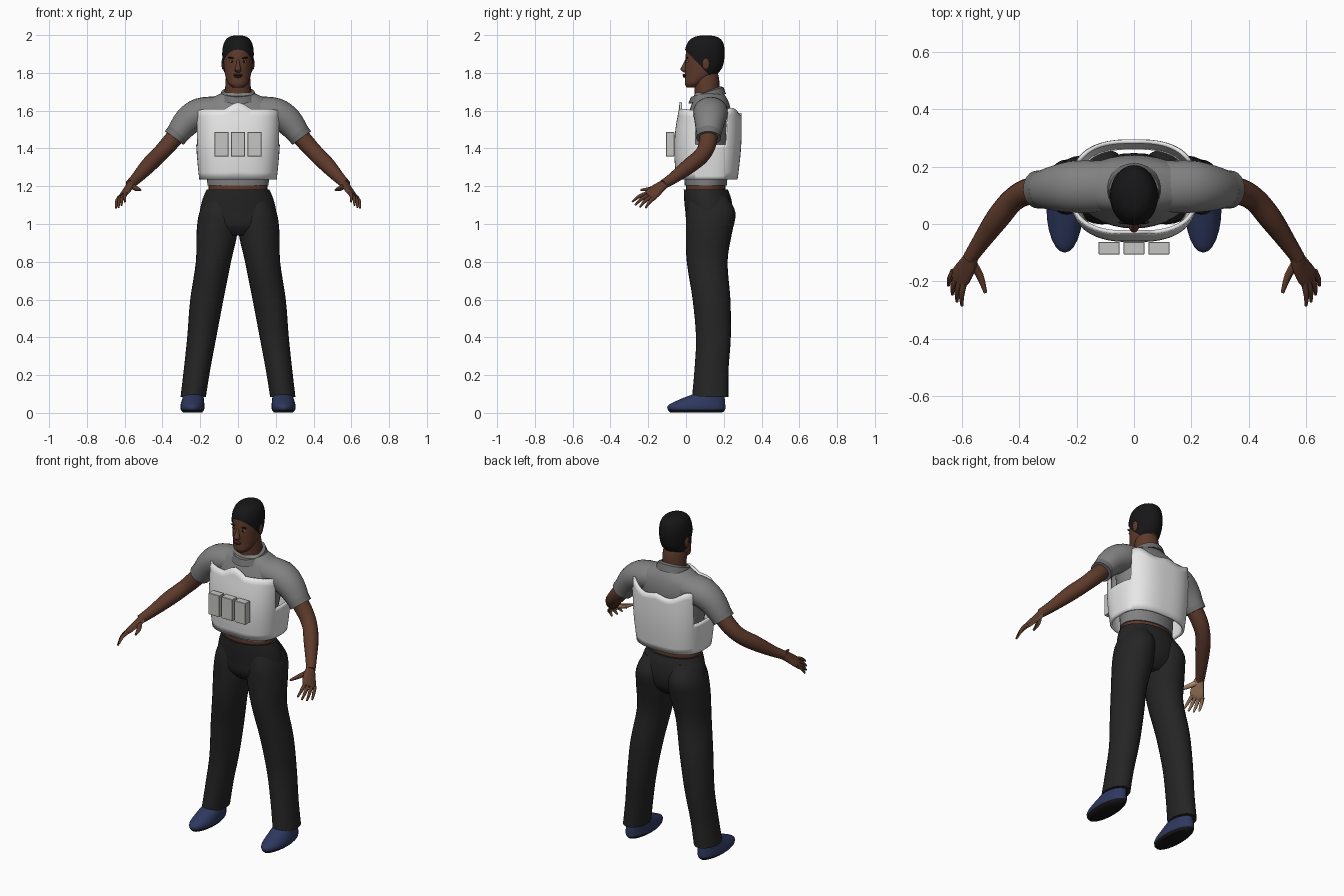
import bpy, bmesh, math
from mathutils import Vector, Matrix

cube = bpy.data.objects.get("Cube")
if cube:
    bpy.data.objects.remove(cube, do_unlink=True)

SIDES = (("left", 1), ("right", -1))


def material(name, r, g, b):
    m = bpy.data.materials.new(name)
    m.use_nodes = True
    m.diffuse_color = (r, g, b, 1)
    m.node_tree.nodes["Principled BSDF"].inputs["Base Color"].default_value = (r, g, b, 1)
    return m


skin = material("brown skin", .11, .042, .024)
palm_skin = material("light palm", .42, .24, .14)
shirt_grey = material("shirt grey", .22, .22, .22)
trim_grey = material("trim grey", .16, .16, .16)
vest_white = material("vest white", .8, .8, .8)
pouch_grey = material("pouch grey", .56, .56, .55)
trouser_black = material("trouser black", .018, .018, .018)
shoe_blue = material("shoe blue", .028, .04, .115)
near_black = material("hair and sole black", .008, .008, .009)
lip_brown = material("lip brown", .075, .022, .016)


def finish(name, bm, mats, rule=None, angle=50):
    """Turn a bmesh into a smooth object, colouring faces by rule."""
    bmesh.ops.recalc_face_normals(bm, faces=bm.faces)
    bm.normal_update()
    for f in bm.faces:
        if rule and rule(f):
            f.material_index = 1
    mesh = bpy.data.meshes.new(name)
    bm.to_mesh(mesh)
    bm.free()
    ob = bpy.data.objects.new(name, mesh)
    bpy.context.collection.objects.link(ob)
    for m in mats:
        mesh.materials.append(m)
    bpy.ops.object.select_all(action='DESELECT')
    ob.select_set(True)
    bpy.context.view_layer.objects.active = ob
    bpy.ops.object.shade_smooth_by_angle(angle=math.radians(angle))
    return ob


def spline(keys, steps):
    """Smooth interpolation through a list of key rings."""
    out = []
    n = len(keys)
    for i in range(n - 1):
        quad = [keys[max(i - 1, 0)], keys[i], keys[i + 1], keys[min(i + 2, n - 1)]]
        for s in range(steps):
            t = s / steps
            out.append([b + t * (c - a) / 2 + t * t * (2 * a - 5 * b + 4 * c - d) / 2
                        + t ** 3 * (3 * b - a - 3 * c + d) / 2 for a, b, c, d in zip(*quad)])
    out.append(list(keys[-1]))
    return out


def loft(keys, seg=24, steps=4, along=False, across=None, s=1):
    """Rings (x, y, z, radius, radius), level or square to their path."""
    rings = spline([(s * k[0],) + tuple(k[1:]) for k in keys], steps)
    pts = [Vector(r[:3]) for r in rings]
    bm = bmesh.new()
    rows = []
    for i, r in enumerate(rings):
        u, v = Vector((1, 0, 0)), Vector((0, 1, 0))
        if along:
            t = (pts[min(i + 1, len(pts) - 1)] - pts[max(i - 1, 0)]).normalized()
            u = Vector((s * across[0], across[1], across[2])) if across else t.cross(Vector((0, 0, 1)))
            u = (u - t * u.dot(t)).normalized()
            v = u.cross(t)
        ring = [2 * math.pi * k / seg for k in range(seg)]
        rows.append([bm.verts.new(pts[i] + u * r[3] * math.cos(a) + v * r[4] * math.sin(a)) for a in ring])
    for a, b in zip(rows, rows[1:]):
        for k in range(seg):
            j = (k + 1) % seg
            bm.faces.new((a[k], a[j], b[j], b[k]))
    bm.faces.new(rows[0])
    bm.faces.new(rows[-1])
    return bm


def ball(name, loc, size, mat, tilt=0):
    bm = bmesh.new()
    m = Matrix.Translation(loc) @ Matrix.Rotation(tilt, 4, 'Y') @ Matrix.Diagonal((*size, 1))
    bmesh.ops.create_uvsphere(bm, u_segments=14, v_segments=8, radius=1, matrix=m)
    return finish(name, bm, [mat])


# Head, neck and hair
head = [(0, .03, 1.722, .025, .026), (0, .043, 1.742, .05, .049), (0, .073, 1.78, .066, .078),
        (0, .09, 1.82, .073, .095), (0, .097, 1.87, .077, .1), (0, .1, 1.92, .076, .098),
        (0, .103, 1.96, .064, .084), (0, .105, 1.983, .042, .055), (0, .105, 1.992, .01, .012)]
finish("head", loft(head, 32), [skin])
finish("neck", loft([(0, .115, 1.6, .085, .08), (0, .112, 1.69, .07, .066), (0, .108, 1.76, .066, .068),
                     (0, .108, 1.8, .06, .06)]), [skin])
bm = loft([(x, y, z + .007, a + .006, b + .006) for x, y, z, a, b in head], 32, 6)
for point, normal in (((0, 0, 1.918), (0, 1, .95)), ((0, 0, 1.785), (0, 0, 1))):
    geom = bm.verts[:] + bm.edges[:] + bm.faces[:]
    bmesh.ops.bisect_plane(bm, geom=geom, plane_co=point, plane_no=normal, clear_inner=True)
finish("hair", bm, [near_black])

# Face
finish("nose", loft([(0, .005, 1.87, .007, .01), (0, -.006, 1.84, .011, .014), (0, -.011, 1.818, .017, .019),
                     (0, 0, 1.803, .012, .012)], 14), [skin])
ball("upper_lip", (0, -.007, 1.789), (.025, .011, .006), lip_brown)
ball("lower_lip", (0, -.006, 1.78), (.021, .011, .006), lip_brown)
for side, s in SIDES:
    ball(side + "_eye", (s * .032, .008, 1.86), (.013, .007, .005), pouch_grey)
    ball(side + "_iris", (s * .032, .003, 1.86), (.006, .004, .005), near_black)
    ball(side + "_eyebrow", (s * .034, .006, 1.879), (.02, .006, .004), near_black, -s * .12)
    ball(side + "_ear", (s * .079, .105, 1.848), (.009, .02, .032), skin)

# Shirt and bare waist
finish("shirt_body", loft([(0, .105, 1.205, .162, .112), (0, .105, 1.35, .172, .12), (0, .112, 1.5, .2, .125),
                           (0, .125, 1.58, .215, .115), (0, .13, 1.64, .19, .098), (0, .125, 1.68, .115, .082),
                           (0, .12, 1.695, .08, .072)], 32), [shirt_grey])
finish("waist", loft([(0, .105, 1.14, .155, .105), (0, .105, 1.24, .155, .105)]), [skin])
bm = bmesh.new()
for k in range(28):
    a = 2 * math.pi * k / 28
    way = Vector((math.sin(a), -math.cos(a), 0))
    mid = Vector((0, .112, 1.685)) + Vector((way.x * .083, way.y * .08, way.y * .026))
    for out, up in ((-.012, .018), (.006, .014), (.02, -.022), (-.012, -.022)):
        bm.verts.new(mid + way * out + Vector((0, 0, up)))
bm.verts.ensure_lookup_table()
for k in range(28):
    for c in range(4):
        d, n = (c + 1) % 4, (k + 1) % 28
        bm.faces.new([bm.verts[i] for i in (k * 4 + c, k * 4 + d, n * 4 + d, n * 4 + c)])
finish("collar", bm, [trim_grey])

# Sleeves, arms and hands
spread = (.04, .06, -.025)
for side, s in SIDES:
    finish(side + "_sleeve", loft([(.1, .13, 1.6, .09, .075), (.2, .13, 1.585, .092, .082),
                                   (.27, .125, 1.54, .08, .075), (.33, .12, 1.462, .062, .058)],
                                  along=True, s=s), [shirt_grey])
    finish(side + "_cuff", loft([(.315, .121, 1.485, .066, .062), (.337, .12, 1.455, .066, .061)],
                                steps=2, along=True, s=s), [trim_grey])
    finish(side + "_arm", loft([(.27, .123, 1.535, .05, .05), (.36, .115, 1.43, .047, .046),
                                (.42, .085, 1.365, .042, .043), (.475, .02, 1.31, .041, .042),
                                (.535, -.065, 1.245, .031, .031), (.572, -.12, 1.21, .025, .025)],
                               18, along=True, s=s), [skin])
    inward = Vector((-s * .7, .17, -.7))

    def palm_rule(f, d=inward):
        return f.normal.dot(d) > .45

    finish(side + "_palm", loft([(.562, -.105, 1.218, .024, .022), (.58, -.145, 1.19, .036, .019),
                                 (.602, -.18, 1.16, .042, .016), (.613, -.2, 1.148, .034, .011)],
                                18, along=True, across=spread, s=s), [skin, palm_skin], palm_rule)
    first, last = Vector((.592, -.205, 1.164)), Vector((.628, -.163, 1.142))
    tip_a, tip_b = Vector((.599, -.285, 1.118)), Vector((.648, -.22, 1.078))
    for k, finger in enumerate(("index", "middle", "ring", "little")):
        base, tip = first.lerp(last, k / 3), tip_a.lerp(tip_b, k / 3)
        tip += (tip - base) * (0, .1, .06, -.1)[k]
        bend = base.lerp(tip, .5) + Vector((.005, -.003, .005))
        finish(f"{side}_{finger}_finger", loft([(*base, .011, .011), (*bend, .0095, .0095), (*tip, .005, .005)],
                                               10, along=True, s=s), [skin, palm_skin], palm_rule)
    finish(side + "_thumb", loft([(.567, -.13, 1.203, .015, .015), (.537, -.18, 1.187, .013, .013),
                                  (.517, -.24, 1.18, .006, .006)], 10, along=True, s=s),
           [skin, palm_skin], palm_rule)

# Trousers and shoes
finish("trouser_seat", loft([(0, .105, 1.182, .166, .117), (0, .115, 1.13, .188, .125), (0, .122, 1.06, .203, .125),
                             (0, .118, .99, .2, .112), (0, .115, .94, .12, .07)], 32), [trouser_black])
for side, s in SIDES:
    finish(side + "_trouser_leg", loft([(.09, .12, 1.15, .075, .095), (.105, .132, 1.06, .1, .13),
                                        (.112, .121, .95, .108, .122), (.13, .112, .8, .093, .108),
                                        (.165, .135, .6, .088, .1), (.192, .145, .4, .077, .092),
                                        (.217, .135, .23, .07, .09), (.237, .128, .085, .067, .096)],
                                       28, s=s), [trouser_black])
    finish(side + "_shoe", loft([(.24, .055, .002, .05, .138), (.241, .055, .018, .062, .152),
                                 (.241, .058, .042, .063, .15), (.238, .09, .075, .057, .115),
                                 (.236, .125, .105, .052, .076), (.236, .13, .13, .05, .07)], s=s),
           [shoe_blue, near_black], lambda f: f.calc_center_median().z < .016)

# Vest: one wrapped shell, tall at chest and back, low under the arms
bm = bmesh.new()
COLS, ROWS = 120, 10


def power(v, p):
    return math.copysign(abs(v) ** p, v)


def vest_top(deg):
    if deg < 73:
        return 1.61 + .035 * max(0, 1 - deg / 12) - .0003 * max(0, deg - 40)
    return 1.42 if deg < 118 else 1.595 + .02 * math.cos(math.radians(deg - 130) * 5)


rows = []
for r in range(ROWS + 1):
    row = []
    for c in range(COLS):
        deg = c * 360 / COLS
        a = math.radians(deg)
        top = vest_top(min(deg, 360 - deg))
        z = 1.235 + (top - 1.235) * r / ROWS
        h = (z - 1.235) / .385
        swell = math.sin(math.pi * min(h, 1))
        front = .165 - .015 * h + .02 * swell
        back = .158 + .02 * h + .01 * swell
        wide = .205 + .018 * h + .008 * swell
        cos = power(math.cos(a), .75)
        row.append(bm.verts.new((wide * power(math.sin(a), .75), .115 - cos * (front if cos > 0 else back), z)))
    rows.append(row)
for low, high in zip(rows, rows[1:]):
    for c in range(COLS):
        n = (c + 1) % COLS
        bm.faces.new((low[c], low[n], high[n], high[c]))
vest = finish("vest", bm, [vest_white])
shell = vest.modifiers.new("thickness", 'SOLIDIFY')
shell.thickness = .014
shell.offset = -1

# Chest pouches
for k, place in enumerate(("right", "middle", "left")):
    bm = bmesh.new()
    m = Matrix.Translation(((k - 1) * .087, -.084, 1.422)) @ Matrix.Diagonal((.074, .044, .13, 1))
    bmesh.ops.create_cube(bm, size=1, matrix=m)
    bmesh.ops.bevel(bm, geom=bm.edges[:], offset=.002, segments=1, affect='EDGES')
    finish(place + "_pouch", bm, [pouch_grey], angle=30)
